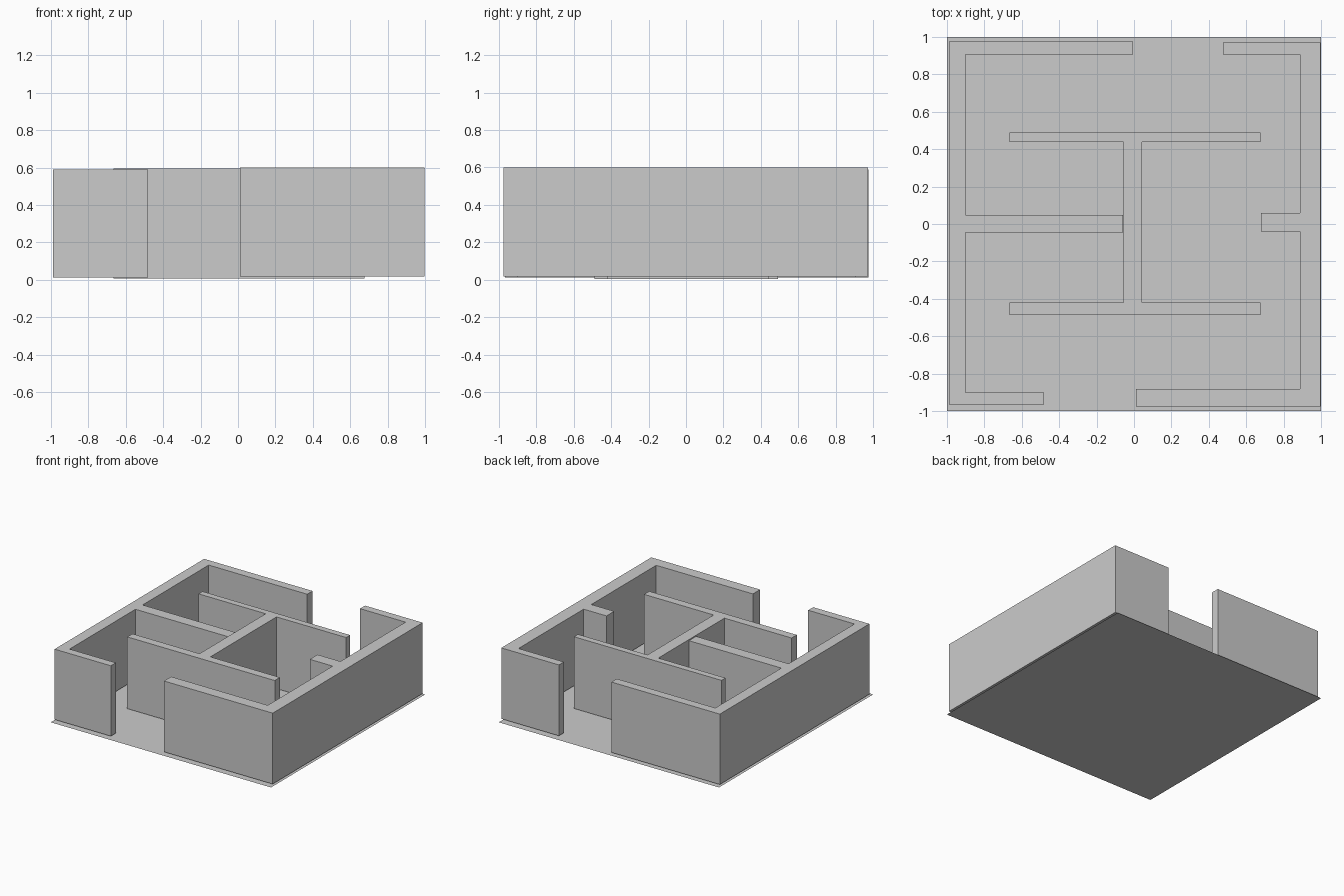
import bpy, bmesh

if "Cube" in bpy.data.objects:
    bpy.data.objects.remove(bpy.data.objects["Cube"])


def wall(name, outline, z0, z1):
    """Extrude a floor-plan outline (counter-clockwise) into a solid wall."""
    bm = bmesh.new()
    face = bm.faces.new([bm.verts.new((x, y, z0)) for x, y in outline])
    result = bmesh.ops.extrude_face_region(bm, geom=[face], use_keep_orig=True)
    top = [v for v in result["geom"] if isinstance(v, bmesh.types.BMVert)]
    bmesh.ops.translate(bm, verts=top, vec=(0, 0, z1 - z0))
    bmesh.ops.recalc_face_normals(bm, faces=bm.faces)
    mesh = bpy.data.meshes.new(name)
    bm.to_mesh(mesh)
    bm.free()
    obj = bpy.data.objects.new(name, mesh)
    bpy.context.collection.objects.link(obj)
    return obj


# Floor sheet
bpy.ops.mesh.primitive_plane_add(size=2, location=(0, 0, 0))
bpy.context.object.name = "floor"

# Left outer wall with its three arms
wall("left_wall", [
    (-0.99, -0.965), (-0.48, -0.965), (-0.48, -0.90), (-0.90, -0.90),
    (-0.90, -0.045), (-0.06, -0.045), (-0.06, 0.048), (-0.90, 0.048),
    (-0.90, 0.905), (-0.005, 0.905), (-0.005, 0.975), (-0.99, 0.975),
], 0.012, 0.59)

# Right outer wall with its three arms
wall("right_wall", [
    (0.01, -0.975), (0.998, -0.975), (0.998, 0.97), (0.475, 0.97),
    (0.475, 0.905), (0.888, 0.905), (0.888, 0.06), (0.68, 0.06),
    (0.68, -0.04), (0.888, -0.04), (0.888, -0.882), (0.01, -0.882),
], 0.018, 0.60)

# Inner I-shaped partition
wall("inner_partition", [
    (-0.665, -0.487), (0.675, -0.487), (0.675, -0.42), (0.043, -0.42),
    (0.043, 0.438), (0.675, 0.438), (0.675, 0.49), (-0.665, 0.49),
    (-0.665, 0.438), (-0.055, 0.438), (-0.055, -0.42), (-0.665, -0.42),
], 0.006, 0.595)
